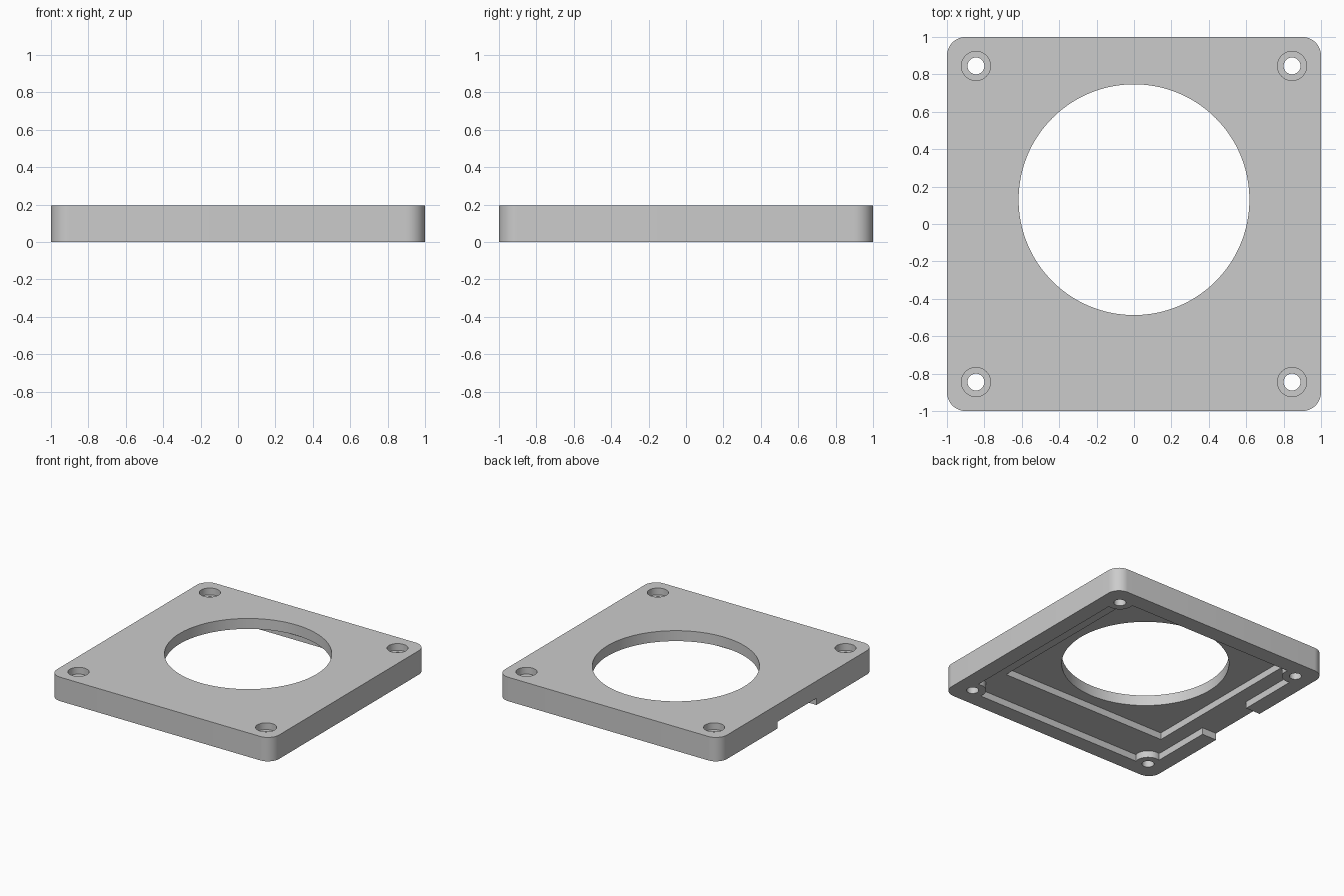
import bpy
import bmesh
from mathutils import Matrix, Vector

cube = bpy.data.objects.get("Cube")
if cube:
    bpy.data.objects.remove(cube, do_unlink=True)

THICK = 0.195
LEDGE_Z, FLOOR_Z, SHELF_Z = 0.055, 0.11, 0.14
SCREW = 0.845
CORNERS = [(x, y) for x in (-SCREW, SCREW) for y in (-SCREW, SCREW)]
BELOW = -0.1

grey = bpy.data.materials.new("plain grey")
grey.use_nodes = True
grey.diffuse_color = (0.6, 0.6, 0.6, 1)
grey.node_tree.nodes["Principled BSDF"].inputs["Base Color"].default_value = (0.6, 0.6, 0.6, 1)


def add_object(name, bm):
    mesh = bpy.data.meshes.new(name)
    bm.to_mesh(mesh)
    bm.free()
    mesh.materials.append(grey)
    obj = bpy.data.objects.new(name, mesh)
    bpy.context.collection.objects.link(obj)
    return obj


def box(name, low, high, corner_radius=0):
    low, high = Vector(low), Vector(high)
    bm = bmesh.new()
    place = Matrix.Translation((low + high) / 2) @ Matrix.Diagonal((high - low).to_4d())
    bmesh.ops.create_cube(bm, size=1, matrix=place)
    if corner_radius:
        upright = [e for e in bm.edges if abs(e.verts[0].co.z - e.verts[1].co.z) > 0.01]
        bmesh.ops.bevel(bm, geom=upright, offset=corner_radius, segments=12,
                        profile=0.5, affect='EDGES')
    return add_object(name, bm)


def cylinder(name, centre, radius, z0, z1, sides=48):
    bm = bmesh.new()
    bmesh.ops.create_cone(bm, cap_ends=True, segments=sides, radius1=radius, radius2=radius,
                          depth=z1 - z0,
                          matrix=Matrix.Translation((*centre, (z0 + z1) / 2)))
    return add_object(name, bm)


def combine(target, tool, operation='DIFFERENCE'):
    mod = target.modifiers.new("cut", 'BOOLEAN')
    mod.operation = operation
    mod.solver = 'EXACT'
    mod.object = tool
    bpy.context.view_layer.objects.active = target
    bpy.ops.object.modifier_apply(modifier=mod.name)
    bpy.data.objects.remove(tool, do_unlink=True)


# Plate with rounded corners
plate = box("cover_plate", (-1, -1, 0), (1, 1, THICK), 0.1)

# Shallow underside pocket, leaving round screw bosses, open at one side notch
pocket = box("pocket_cutter", (-0.87, -0.87, BELOW), (0.87, 0.87, LEDGE_Z))
for corner in CORNERS:
    combine(pocket, cylinder("boss_cutter", corner, 0.1, BELOW * 2, THICK))
combine(pocket, box("notch_cutter", (-1.1, -0.25, BELOW), (-0.8, 0.25, LEDGE_Z)), 'UNION')
combine(plate, pocket)

# Deeper rectangular recess around the opening
combine(plate, box("recess_cutter", (-0.745, -0.58, BELOW), (0.745, 0.84, FLOOR_Z)))

# Large round opening
combine(plate, cylinder("opening_cutter", (0, 0.13), 0.617, BELOW, THICK + 0.1, 128))

# Counterbored screw holes
for corner in CORNERS:
    combine(plate, cylinder("hole_cutter", corner, 0.045, BELOW, THICK + 0.1))
    combine(plate, cylinder("counterbore_cutter", corner, 0.078, SHELF_Z, THICK + 0.1))

# Smooth curved walls, crisp edges
bpy.ops.object.select_all(action='DESELECT')
plate.select_set(True)
bpy.context.view_layer.objects.active = plate
bpy.ops.object.shade_smooth_by_angle(angle=0.52)
